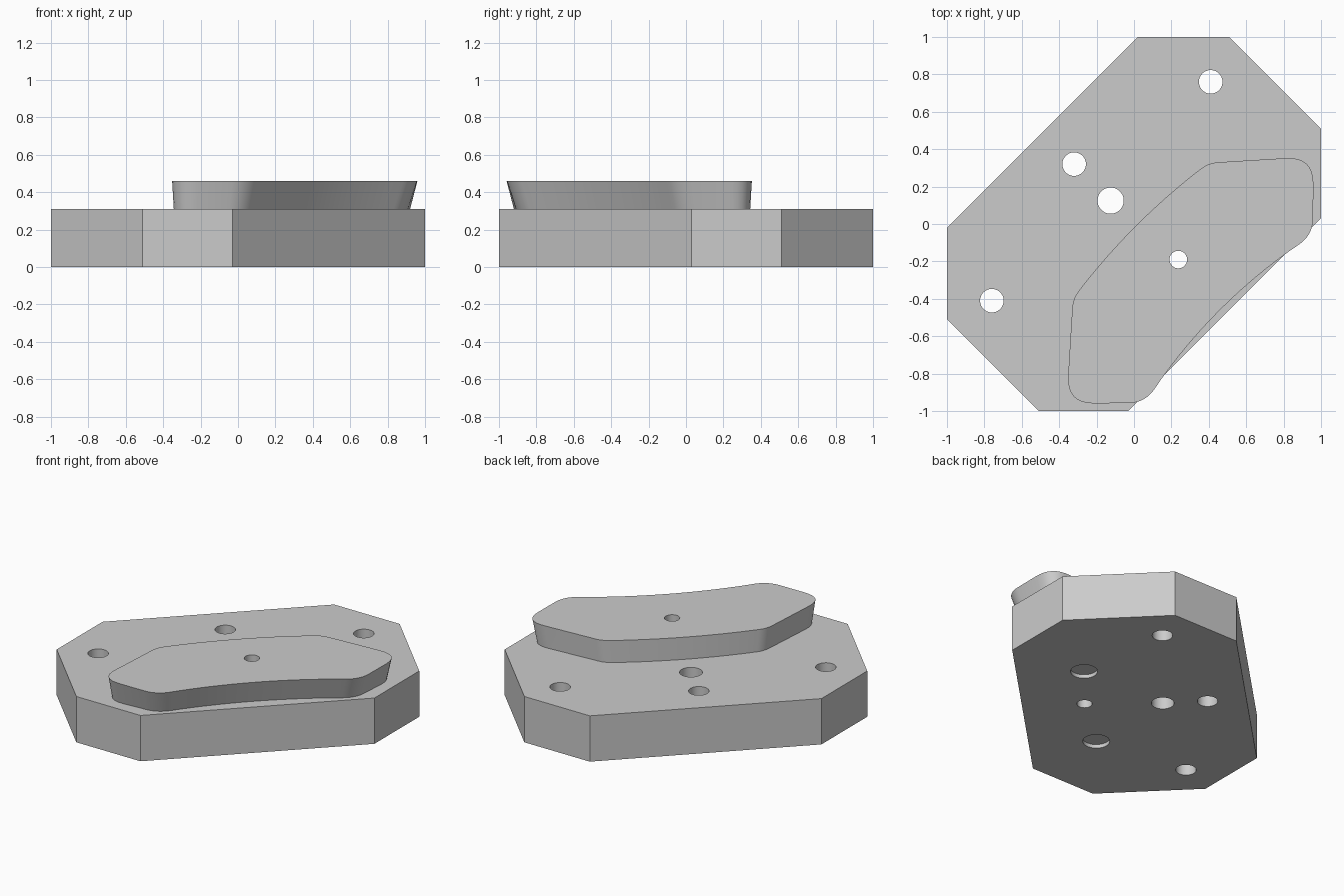
import bpy
import bmesh
from math import sqrt
from mathutils import Matrix, Vector

cube = bpy.data.objects.get("Cube")
if cube:
    bpy.data.objects.remove(cube, do_unlink=True)

PLATE_TOP, PAD_TOP = 0.31, 0.46

grey = bpy.data.materials.new("light_grey")
grey.use_nodes = True
grey.diffuse_color = (0.6, 0.6, 0.6, 1)
grey.node_tree.nodes["Principled BSDF"].inputs["Base Color"].default_value = (0.6, 0.6, 0.6, 1)


def make_object(name, bm):
    bmesh.ops.recalc_face_normals(bm, faces=bm.faces)
    mesh = bpy.data.meshes.new(name)
    bm.to_mesh(mesh)
    bm.free()
    obj = bpy.data.objects.new(name, mesh)
    mesh.materials.append(grey)
    bpy.context.collection.objects.link(obj)
    return obj


def loft(name, low, high, z0, z1):
    """Solid between two outlines with the same number of points."""
    bm = bmesh.new()
    a = [bm.verts.new((x, y, z0)) for x, y in low]
    b = [bm.verts.new((x, y, z1)) for x, y in high]
    bm.faces.new(a)
    bm.faces.new(b)
    for i in range(len(a)):
        j = (i + 1) % len(a)
        bm.faces.new((a[i], a[j], b[j], b[i]))
    return make_object(name, bm)


def drill(obj, holes):
    """Cut round holes given as x, y, radius, bottom z, top z."""
    bm = bmesh.new()
    for x, y, r, z0, z1 in holes:
        bmesh.ops.create_cone(bm, cap_ends=True, segments=48, radius1=r, radius2=r,
                              depth=z1 - z0, matrix=Matrix.Translation((x, y, (z0 + z1) / 2)))
    cutter = make_object("hole_cutter", bm)
    cutter.hide_render = True
    mod = obj.modifiers.new("holes", "BOOLEAN")
    mod.operation = "DIFFERENCE"
    mod.solver = "EXACT"
    mod.object = cutter
    bpy.ops.object.select_all(action="DESELECT")
    obj.select_set(True)
    bpy.context.view_layer.objects.active = obj
    bpy.ops.object.modifier_apply(modifier=mod.name)
    bpy.data.objects.remove(cutter, do_unlink=True)
    bpy.ops.object.shade_smooth_by_angle()


def fillet(before, corner, after, size, steps=8):
    """Rounded corner as a short curve between two edges."""
    before, corner, after = Vector(before), Vector(corner), Vector(after)
    p = corner + (before - corner).normalized() * size
    q = corner + (after - corner).normalized() * size
    return [p * (1 - t) ** 2 + corner * 2 * t * (1 - t) + q * t * t
            for t in (i / steps for i in range(steps + 1))]


def to_xy(points):
    """Turn diagonal (across, along) coordinates into x, y."""
    return [((u + v) / sqrt(2), (v - u) / sqrt(2)) for u, v in points]


# Base plate: elongated octagon set diagonally
octagon = [(0.02, 1), (0.51, 1), (1, 0.51), (1, 0.03),
           (-0.03, -1), (-0.51, -1), (-1, -0.51), (-1, -0.02)]
plate = loft("base_plate", octagon, octagon, 0, PLATE_TOP)


# Pad outline: curved back and front edges with rounded ends
def back(v):
    return Vector((0.014 + 0.14 * v * v, v))


def front(v):
    return Vector((0.65 + 0.17 * v * v, v))


shoulder, tip, toe = back(0.513), Vector((0.424, 0.935)), front(0.634)
half = [back(0.46 * i / 10) for i in range(10)]
half += fillet(back(0.44), shoulder, tip, 0.05)
half += fillet(shoulder, tip, toe, 0.15)
half += fillet(tip, toe, front(0.5), 0.09)
half += [front(0.53 * (1 - i / 10)) for i in range(1, 11)]
outline = half + [Vector((u, -v)) for u, v in reversed(half[1:-1])]

# The pad narrows downwards, mostly along its front edge
lower = [(u - 0.055 * (u / 0.71) ** 2, v * 0.97) for u, v in outline]
pad = loft("friction_pad", to_xy(lower), to_xy(outline), PLATE_TOP, PAD_TOP)

# Through holes, and two shallow round recesses underneath
centre_hole = (0.237, -0.19, 0.047, -0.1, 0.6)
holes = [(0.41, 0.76, 0.063, -0.1, 0.6), (-0.76, -0.41, 0.063, -0.1, 0.6),
         (-0.32, 0.32, 0.063, -0.1, 0.6), (-0.125, 0.125, 0.07, -0.1, 0.6)]
recesses = [(x, y, 0.083, -0.1, 0.025) for x, y in to_xy([(0.27, 0.43), (0.27, -0.43)])]
drill(plate, holes + recesses + [centre_hole])
drill(pad, [centre_hole])
